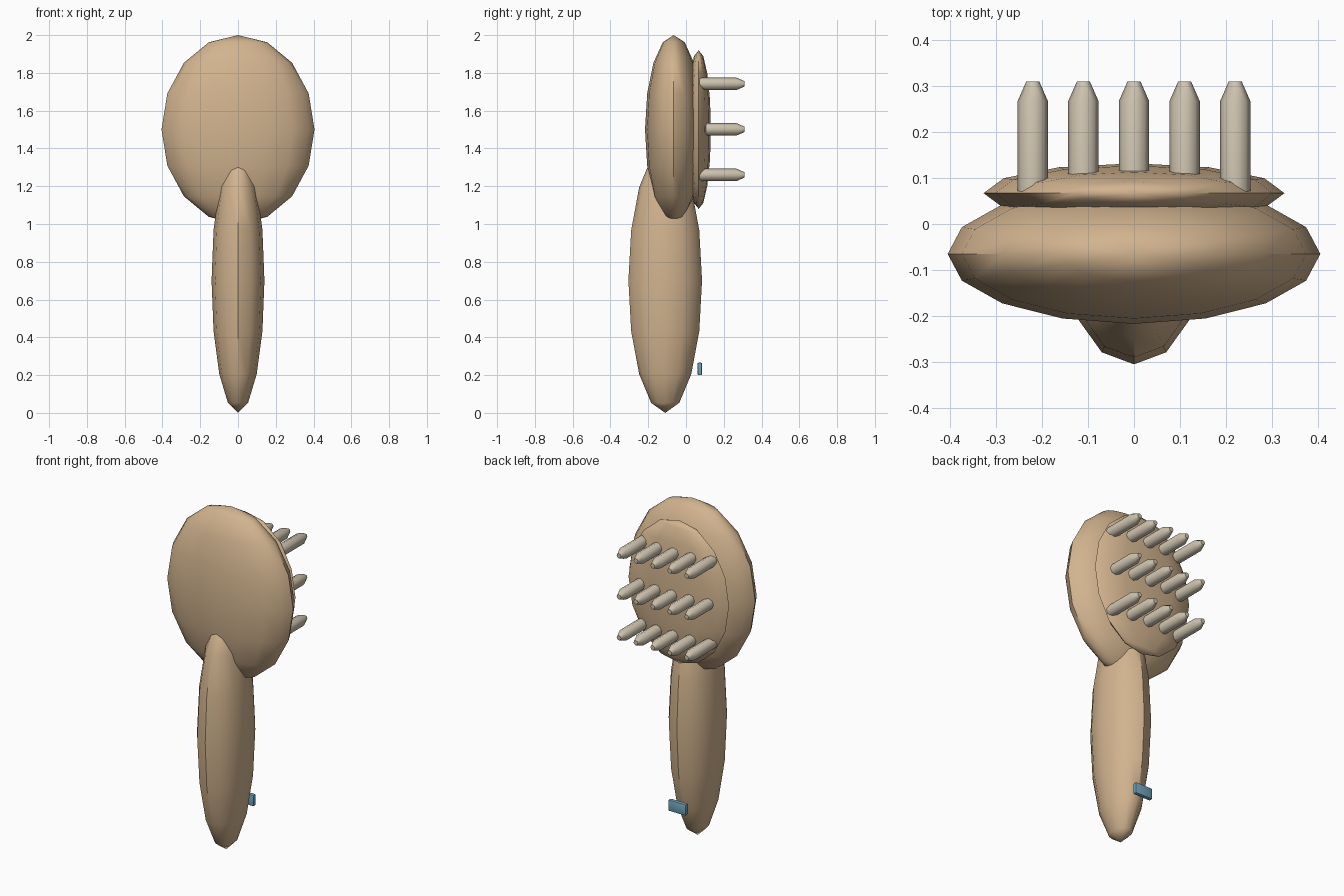
import bpy, bmesh, math
from mathutils import Matrix

if "Cube" in bpy.data.objects:
    bpy.data.objects.remove(bpy.data.objects["Cube"])


def material(name, rgb):
    m = bpy.data.materials.new(name)
    m.diffuse_color = (*rgb, 1)
    m.use_nodes = True
    m.node_tree.nodes["Principled BSDF"].inputs["Base Color"].default_value = m.diffuse_color
    return m


wood = material("tan wood", (0.645, 0.456, 0.275))
cream = material("pale bristle", (0.62, 0.55, 0.43))
blue = material("light blue", (0.16, 0.37, 0.50))


def finish(bm, name, mat, angle=40):
    bmesh.ops.recalc_face_normals(bm, faces=bm.faces)
    me = bpy.data.meshes.new(name)
    bm.to_mesh(me)
    bm.free()
    me.materials.append(mat)
    me.shade_smooth()
    me.set_sharp_from_angle(angle=math.radians(angle))
    ob = bpy.data.objects.new(name, me)
    bpy.context.collection.objects.link(ob)
    return ob


def ellipsoid(name, centre, radii, segments, rings=8):
    bm = bmesh.new()
    bmesh.ops.create_uvsphere(bm, u_segments=segments, v_segments=rings, radius=1,
                              matrix=Matrix.LocRotScale(centre, None, radii))
    return finish(bm, name, wood)


def bristle(name, x, z, sides=8):
    # lathed pin along y: straight shaft, tapered blunt tip
    bm = bmesh.new()
    rings = []
    for y, r in ((0.07, 0.033), (0.267, 0.033), (0.31, 0.014)):
        rings.append([bm.verts.new((x + r * math.cos(math.tau * i / sides), y,
                                    z + r * math.sin(math.tau * i / sides)))
                      for i in range(sides)])
    for a, b in zip(rings, rings[1:]):
        for i in range(sides):
            j = (i + 1) % sides
            bm.faces.new((a[i], a[j], b[j], b[i]))
    bm.faces.new(rings[0])
    bm.faces.new(rings[-1])
    return finish(bm, name, cream, 46)


# Wooden body
ellipsoid("brush_head", (0, -0.065, 1.5), (0.405, 0.152, 0.5), 16)
ellipsoid("bristle_pad", (0, 0.067, 1.5), (0.327, 0.065, 0.42), 12)
ellipsoid("handle", (0, -0.11, 0.7), (0.14, 0.195, 0.7), 12)

# Three rows of five bristles
for row in range(3):
    for col in range(5):
        bristle(f"bristle_{row}_{col}", (col - 2) * 0.11, 1.26 + row * 0.241)

# Small blue tag near the handle end
bm = bmesh.new()
bmesh.ops.create_cube(bm, size=1, matrix=Matrix.LocRotScale(
    (0, 0.073, 0.233), None, (0.115, 0.024, 0.066)))
bmesh.ops.bevel(bm, geom=bm.edges[:], offset=0.006, segments=2, profile=0.5, affect='EDGES')
finish(bm, "handle_tag", blue)
